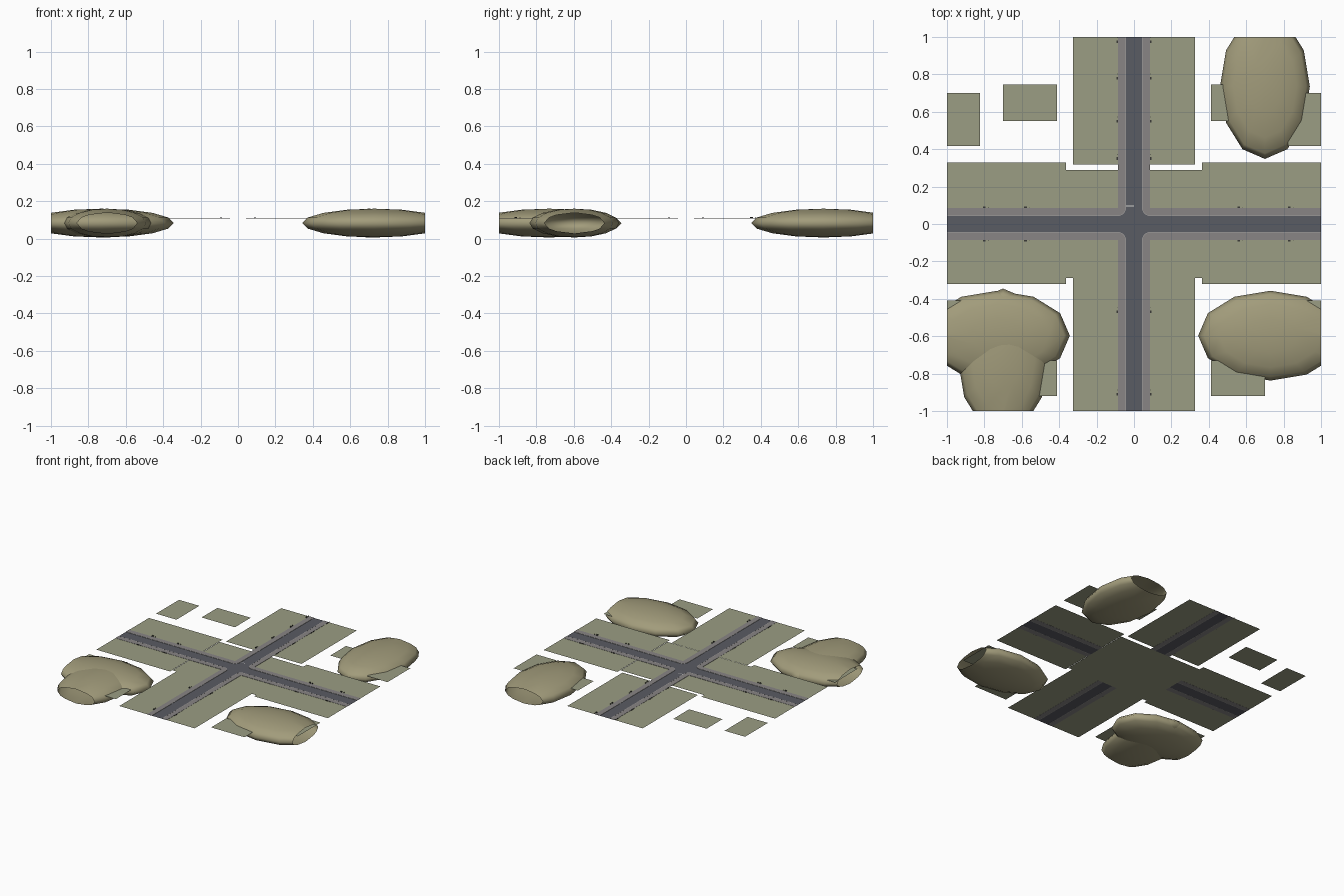
import bpy, bmesh, math
from mathutils import Vector

if "Cube" in bpy.data.objects:
    bpy.data.objects.remove(bpy.data.objects["Cube"])


def material(name, rgb):
    m = bpy.data.materials.new(name)
    m.diffuse_color = tuple((c / 255) ** 2.2 for c in rgb) + (1,)
    m.use_nodes = True
    m.node_tree.nodes["Principled BSDF"].inputs["Base Color"].default_value = m.diffuse_color
    return m


GRASS = material("grass", (153, 156, 130))
HILL = material("hill", (160, 154, 122))
ROAD = material("asphalt", (90, 92, 99))
WALK = material("paving", (135, 132, 132))
CURB = material("curb", (165, 162, 160))
DARK = material("dark_metal", (60, 60, 58))
WHITE = material("paint", (220, 220, 215))


def finish(name, bm, mat):
    me = bpy.data.meshes.new(name)
    bm.to_mesh(me)
    bm.free()
    me.materials.append(mat)
    ob = bpy.data.objects.new(name, me)
    bpy.context.collection.objects.link(ob)
    return ob


def sheets(name, rects, z, mat):
    """Flat rectangles (x0, x1, y0, y1) at one height."""
    bm = bmesh.new()
    for x0, x1, y0, y1 in rects:
        bm.faces.new([bm.verts.new((x, y, z)) for x, y in
                      ((x0, y0), (x1, y0), (x1, y1), (x0, y1))])
    return finish(name, bm, mat)


def add_box(bm, center, size):
    vs = bmesh.ops.create_cube(bm, size=1)["verts"]
    bmesh.ops.scale(bm, vec=size, verts=vs)
    bmesh.ops.translate(bm, vec=center, verts=vs)


# Lawns: centre sheet, strips beside each road arm, separate plots
W, K = 0.326, 0.085
sheets("centre_lawn", [(-0.364, 0.364, -0.29, 0.29)], 0.105, GRASS)
arms = []
for s in (-1, 1):
    a, b = sorted((s * K, s * W))
    arms += [(a, b, 0.318, 1), (a, b, -1, -0.288)]
    x0, x1 = sorted((s * 0.364, s))
    arms += [(x0, x1, K, 0.329), (x0, x1, -0.32, -K)]
sheets("arm_lawns", arms, 0.1072, GRASS)
plots = []
for s in (-1, 1):
    inner = sorted((s * 0.412, s * 0.70))
    outer = sorted((s * 0.824, s))
    plots += [(*inner, 0.55, 0.745), (*outer, 0.417, 0.70),
              (*inner, -0.92, -0.73), (*outer, -0.69, -0.41)]
sheets("plots", plots, 0.107, GRASS)

# Crossing roads
R = 0.043
sheets("roads", [(-K, K, -K, K), (-1, -K, -R, R), (K, 1, -R, R),
                 (-R, R, K, 1), (-R, R, -1, -K)], 0.1066, ROAD)
sheets("stop_line", [(-R, 0, 0.094, 0.098)], 0.1069, WHITE)


# Rounded corner strips, one per quadrant
def edge(a):
    r = K - a
    pts = [(a, 1)]
    if r > 0.001:
        pts += [(K - r * math.cos(t), K - r * math.sin(t))
                for t in (i * math.pi / 12 for i in range(7))]
    else:
        pts.append((K, K))
    return pts + [(1, a)]


def corner_strips(name, a, b, z0, z1, mat):
    bm = bmesh.new()
    for sx in (-1, 1):
        for sy in (-1, 1):
            outline = edge(a) + edge(b)[::-1]
            f = bm.faces.new([bm.verts.new((sx * x, sy * y, z0)) for x, y in outline])
            ext = bmesh.ops.extrude_face_region(bm, geom=[f])["geom"]
            bmesh.ops.translate(bm, vec=(0, 0, z1 - z0),
                                verts=[v for v in ext if isinstance(v, bmesh.types.BMVert)])
    bmesh.ops.recalc_face_normals(bm, faces=bm.faces)
    return finish(name, bm, mat)


corner_strips("sidewalks", R + 0.003, K, 0.1064, 0.1085, WALK)
corner_strips("curbs", R, R + 0.003, 0.1064, 0.1088, CURB)

# Benches and bins along the sidewalks
bm = bmesh.new()
spots = [(t, True) for t in (0.985, 0.79, 0.56, 0.36, -0.46, -0.90)]
spots += [(t, False) for t in (-0.79, -0.57, 0.57, 0.84)]
for t, vertical in spots:
    for s in (-1, 1):
        def part(along, across, z, la, lc, h):
            p, q = t + along, s * (0.09 + across)
            if vertical:
                add_box(bm, (q, p, z), (lc, la, h))
            else:
                add_box(bm, (p, q, z), (la, lc, h))
        part(-0.010, -0.002, 0.1105, 0.014, 0.006, 0.002)   # seat
        part(-0.010, 0.002, 0.1125, 0.014, 0.0015, 0.005)   # back
        part(-0.015, -0.002, 0.1085, 0.002, 0.005, 0.003)   # legs
        part(-0.005, -0.002, 0.1085, 0.002, 0.005, 0.003)
        part(0.012, 0, 0.1105, 0.004, 0.004, 0.007)         # bin
finish("benches_and_bins", bm, DARK)


# Hollow ellipsoid hills, cut off at the square border
def hill(name, x, y, rx, ry):
    bm = bmesh.new()
    bmesh.ops.create_uvsphere(bm, u_segments=12, v_segments=8, radius=1)
    for v in bm.verts:
        v.co = Vector((x + rx * v.co.x, y + ry * v.co.y, 0.083 + 0.077 * v.co.z))
    for n in ((1, 0, 0), (-1, 0, 0), (0, 1, 0), (0, -1, 0)):
        bmesh.ops.bisect_plane(bm, geom=bm.verts[:] + bm.edges[:] + bm.faces[:],
                               plane_co=n, plane_no=n, clear_outer=True)
    for f in bm.faces:
        f.smooth = True
    finish(name, bm, HILL)


hill("hill_back_right", 0.70, 0.735, 0.24, 0.387)
hill("hill_front_right", 0.73, -0.597, 0.387, 0.24)
hill("hill_front_left_a", -0.73, -0.597, 0.387, 0.24)
hill("hill_front_left_b", -0.70, -0.732, 0.24, 0.387)
